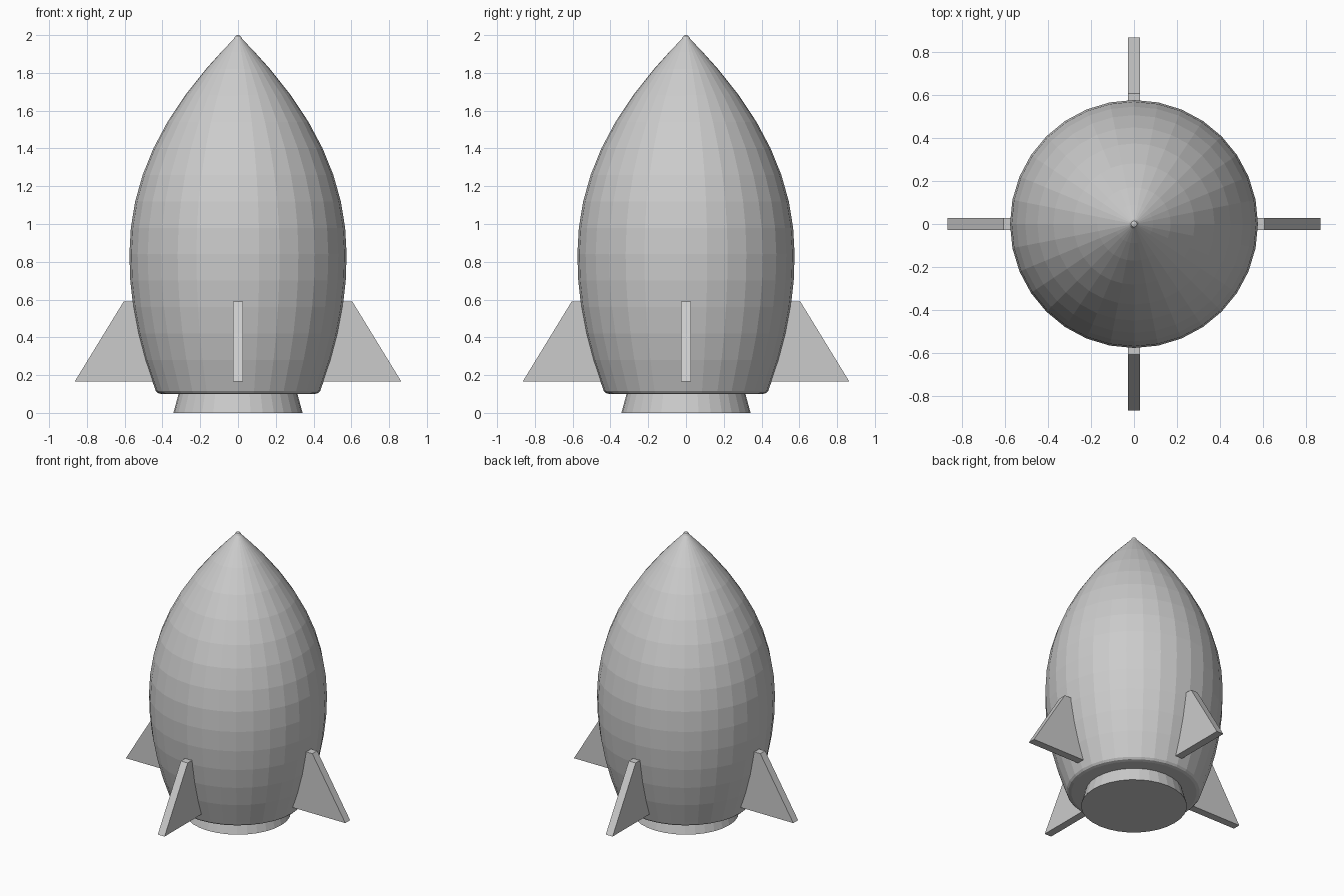
import bpy, bmesh, math

if "Cube" in bpy.data.objects:
    bpy.data.objects.remove(bpy.data.objects["Cube"])

SEGMENTS = 32
MAX_R, WAIST_Z, TIP_Z = 0.575, 0.83, 2.0


def make_object(name, bm):
    bmesh.ops.recalc_face_normals(bm, faces=bm.faces)
    mesh = bpy.data.meshes.new(name)
    bm.to_mesh(mesh)
    bm.free()
    obj = bpy.data.objects.new(name, mesh)
    bpy.context.collection.objects.link(obj)
    return obj


def lathe(name, profile):
    """Spin (radius, height) points around z into a closed solid."""
    bm = bmesh.new()
    verts = [bm.verts.new((r, 0, z)) for r, z in profile]
    edges = [bm.edges.new(pair) for pair in zip(verts, verts[1:])]
    bmesh.ops.spin(bm, geom=verts + edges, cent=(0, 0, 0), axis=(0, 0, 1),
                   angle=math.tau, steps=SEGMENTS, use_merge=True)
    bmesh.ops.remove_doubles(bm, verts=bm.verts, dist=1e-4)
    return make_object(name, bm)


def hull_radius(z):
    if z > WAIST_Z:
        return MAX_R * (1 - ((z - WAIST_Z) / (TIP_Z - WAIST_Z)) ** 2.1)
    return MAX_R - 0.135 * ((WAIST_Z - z) / 0.7) ** 2


# Hull: rounded lower rim, bulging sides and a pointed nose
hull = [(0, 0.1), (0.405, 0.1), (0.425, 0.105), (0.436, 0.117)]
hull += [(hull_radius(z), z) for z in (0.14 + i * 0.14 for i in range(13))]
hull += [(hull_radius(1.91), 1.91), (0.022, 1.98), (0.014, 1.995), (0, TIP_Z)]
lathe("hull", hull)

# Exhaust nozzle, flaring towards the ground
lathe("nozzle", [(0, 0), (0.342, 0), (0.312, 0.11), (0, 0.11)])

# Four fins, rooted just inside the hull
FIN = [(0.40, 0.165), (0.865, 0.165), (0.605, 0.59), (0.50, 0.59)]
HALF = 0.027
for i, side in enumerate(("right", "back", "left", "front")):
    bm = bmesh.new()
    face = bm.faces.new([bm.verts.new((x, -HALF, z)) for x, z in FIN])
    new = bmesh.ops.extrude_face_region(bm, geom=[face])["geom"]
    bmesh.ops.translate(bm, vec=(0, 2 * HALF, 0),
                        verts=[v for v in new if isinstance(v, bmesh.types.BMVert)])
    fin = make_object(side + "_fin", bm)
    fin.rotation_euler.z = i * math.pi / 2
